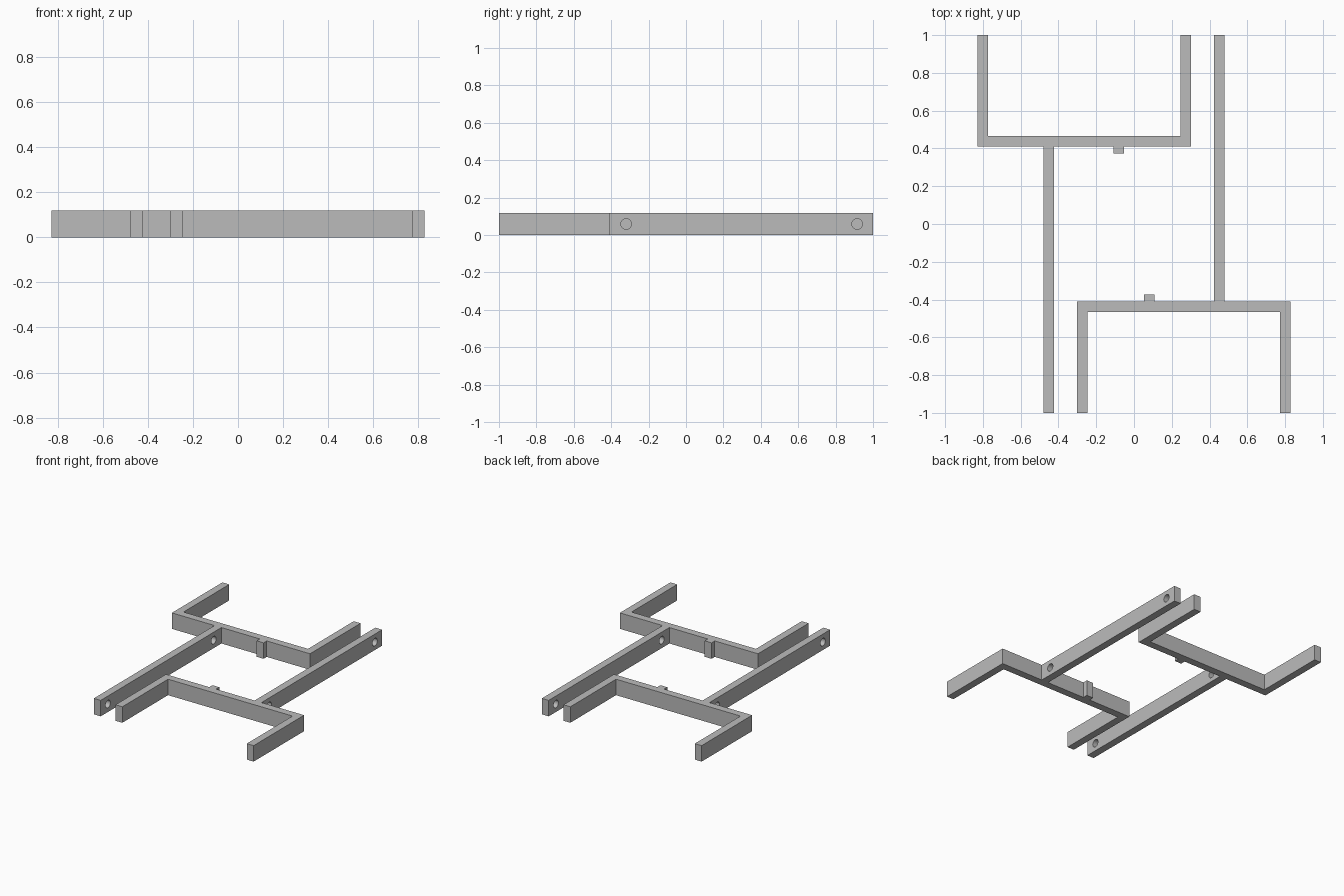
import bpy
import bmesh
import math
from mathutils import Matrix

cube = bpy.data.objects.get("Cube")
if cube:
    bpy.data.objects.remove(cube, do_unlink=True)

H = 0.118          # bar height
T = 0.056          # bar thickness
LEFT, RIGHT = -0.302, 0.828
BAR = -0.41        # inner face of the crossbar
ARM = 0.423        # near side of the long arm
NUB = 0.052        # near side of the stop peg

grey = bpy.data.materials.new("plain grey")
grey.use_nodes = True
colour = (0.5, 0.5, 0.5, 1)
grey.diffuse_color = colour
grey.node_tree.nodes["Principled BSDF"].inputs["Base Color"].default_value = colour


def make_object(name, bm):
    bmesh.ops.recalc_face_normals(bm, faces=bm.faces)
    mesh = bpy.data.meshes.new(name)
    bm.to_mesh(mesh)
    bm.free()
    mesh.materials.append(grey)
    obj = bpy.data.objects.new(name, mesh)
    bpy.context.collection.objects.link(obj)
    return obj


# Bracket: forked end, crossbar, peg and long arm in one extruded outline
outline = [
    (LEFT, -1), (LEFT + T, -1), (LEFT + T, BAR - T),
    (RIGHT - T, BAR - T), (RIGHT - T, -1), (RIGHT, -1), (RIGHT, BAR),
    (ARM + T, BAR), (ARM + T, 1), (ARM, 1), (ARM, BAR),
    (NUB + T, BAR), (NUB + T, BAR + 0.037), (NUB, BAR + 0.037), (NUB, BAR),
    (LEFT, BAR),
]
bm = bmesh.new()
base = bm.faces.new([bm.verts.new((x, y, 0)) for x, y in outline])
top = bmesh.ops.extrude_face_region(bm, geom=[base])["geom"]
bmesh.ops.translate(bm, vec=(0, 0, H),
                    verts=[v for v in top if isinstance(v, bmesh.types.BMVert)])
front_bracket = make_object("front_bracket", bm)

# Pin holes through both ends of the arm
bm = bmesh.new()
for y in (-0.32, 0.915):
    place = Matrix.Translation((ARM + T / 2, y, H / 2)) @ Matrix.Rotation(math.pi / 2, 4, "Y")
    bmesh.ops.create_cone(bm, cap_ends=True, segments=32, radius1=0.028,
                          radius2=0.028, depth=0.15, matrix=place)
cutter = make_object("pin_hole_cutter", bm)
cutter.hide_render = True

bpy.context.view_layer.objects.active = front_bracket
front_bracket.select_set(True)
cut = front_bracket.modifiers.new("pin_holes", "BOOLEAN")
cut.operation = "DIFFERENCE"
cut.solver = "EXACT"
cut.object = cutter
bpy.ops.object.modifier_apply(modifier=cut.name)
bpy.data.objects.remove(cutter, do_unlink=True)
bpy.ops.object.shade_smooth_by_angle(angle=math.radians(30))

# Matching bracket, turned half a revolution
back_bracket = front_bracket.copy()
back_bracket.name = "back_bracket"
back_bracket.rotation_euler.z = math.pi
bpy.context.collection.objects.link(back_bracket)
